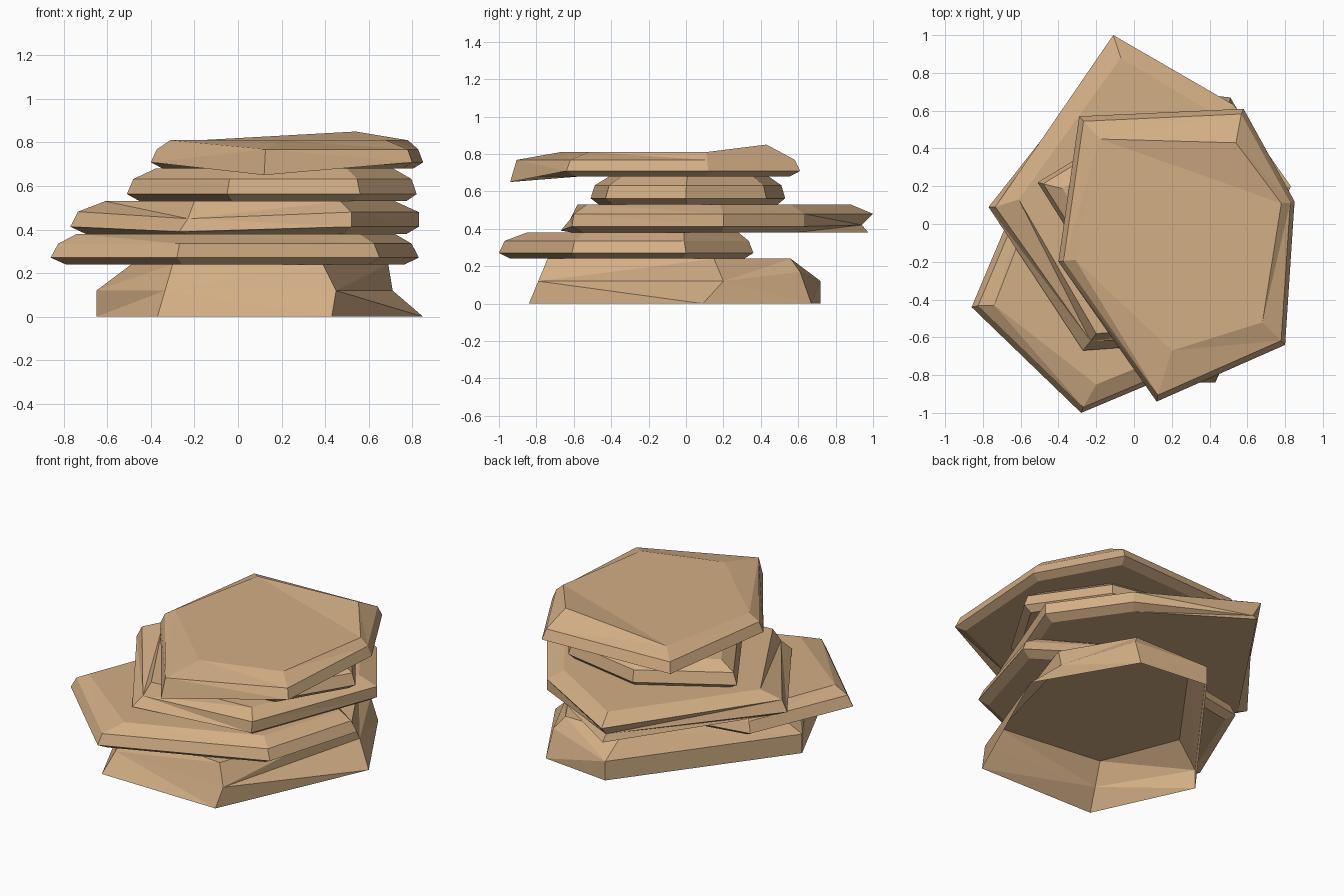
import bpy, bmesh

if "Cube" in bpy.data.objects:
    bpy.data.objects.remove(bpy.data.objects["Cube"])

stone = bpy.data.materials.new("tan sandstone")
stone.diffuse_color = (0.65, 0.425, 0.235, 1)
stone.use_nodes = True
stone.node_tree.nodes["Principled BSDF"].inputs["Base Color"].default_value = stone.diffuse_color


def scaled(outline, factor):
    """Shrink an outline about its middle."""
    cx = sum(p[0] for p in outline) / len(outline)
    cy = sum(p[1] for p in outline) / len(outline)
    return [(cx + (x - cx) * factor, cy + (y - cy) * factor) for x, y in outline]


def slab(name, rings, tweaks=(), closed=True):
    """Stack of (z, outline) rings; tweaks move single corners (ring, corner, position)."""
    bm = bmesh.new()
    loops = [[bm.verts.new((x, y, z)) for x, y in pts] for z, pts in rings]
    for ring, corner, co in tweaks:
        loops[ring][corner].co = co
    n = len(loops[0])
    for low, high in zip(loops, loops[1:]):
        for i in range(n):
            j = (i + 1) % n
            bm.faces.new((low[i], low[j], high[j], high[i]))
    # top, folded along the line beside corner 4
    t = loops[-1]
    bm.faces.new((t[3], t[4], t[5]))
    bm.faces.new((t[5], t[0], t[1], t[2], t[3]))
    if closed:
        bm.faces.new(loops[0][::-1])
        bmesh.ops.recalc_face_normals(bm, faces=bm.faces[:])
    bmesh.ops.triangulate(bm, faces=bm.faces[:])
    mesh = bpy.data.meshes.new(name)
    bm.to_mesh(mesh)
    bm.free()
    mesh.materials.append(stone)
    bpy.context.collection.objects.link(bpy.data.objects.new(name, mesh))


def layer(name, z0, z1, outline, top, tweaks=()):
    """Flat rock: undercut bottom, widest band, bevelled shoulder, inset top."""
    h = z1 - z0
    slab(name, [(z0, scaled(outline, 0.92)), (z0 + 0.22 * h, outline),
                (z0 + 0.68 * h, scaled(outline, 0.96)), (z1, top)], tweaks)


# base rock, hollow and open underneath
slab("base_rock", [
    (0, [(-.37, -.83), (.43, -.84), (.85, .09), (.51, .67), (.06, .72), (-.65, -.23)]),
    (.12, [(-.335, -.745), (.45, -.79), (.71, .2), (.5, .61), (.06, .72), (-.65, -.23)]),
    (.24, [(-.3, -.66), (.39, -.74), (.69, .15), (.45, .56), (.05, .56), (-.49, -.18)])],
    [(1, 3, (.5, .61, .17))], closed=False)

# second slab, pushed to the front
second = [(-.86, -.44), (-.28, -1), (.65, -.61), (.83, 0), (.3, .36), (-.59, .2)]
layer("second_slab", .24, .38, second,
      [(-.74, -.43), (-.2, -.85), (.56, -.54), (.72, -.01), (.25, .28), (-.52, .14)])

# third slab, pointing to the back
third = [(-.27, -.67), (.52, -.61), (.83, .2), (.53, .63), (-.11, 1), (-.77, .09)]
layer("third_slab", .38, .53, third,
      [(-.2, -.58), (.47, -.53), (.72, .18), (.46, .56), (-.07, .88), (-.61, .13)],
      [(0, 4, (-.1, .975, .38)), (1, 4, (-.1, .94, .42)), (2, 4, (-.11, 1, .48)),
       (1, 0, (-.27, -.67, .39)), (2, 0, (-.23, -.62, .45)),
       (2, 1, (.52, -.6, .48)), (2, 2, (.83, .2, .48)), (2, 3, (.53, .63, .48))])

# fourth slab, the smallest
fourth = [(-.51, .22), (-.05, -.51), (.56, -.43), (.82, 0), (.52, .43), (0, .53)]
layer("fourth_slab", .53, .68, fourth, scaled(fourth, .82))

# top slab with one raised back corner and one drooping front corner
top = [(-.4, -.2), (.12, -.94), (.8, -.64), (.85, .12), (.58, .61), (-.29, .57)]
layer("top_slab", .68, .81, top,
      [(-.31, -.19), (.2, -.67), (.68, -.52), (.78, .11), (.54, .43), (-.18, .45)],
      [(1, 1, (.12, -.94, .65)), (3, 4, (.54, .43, .85))])
